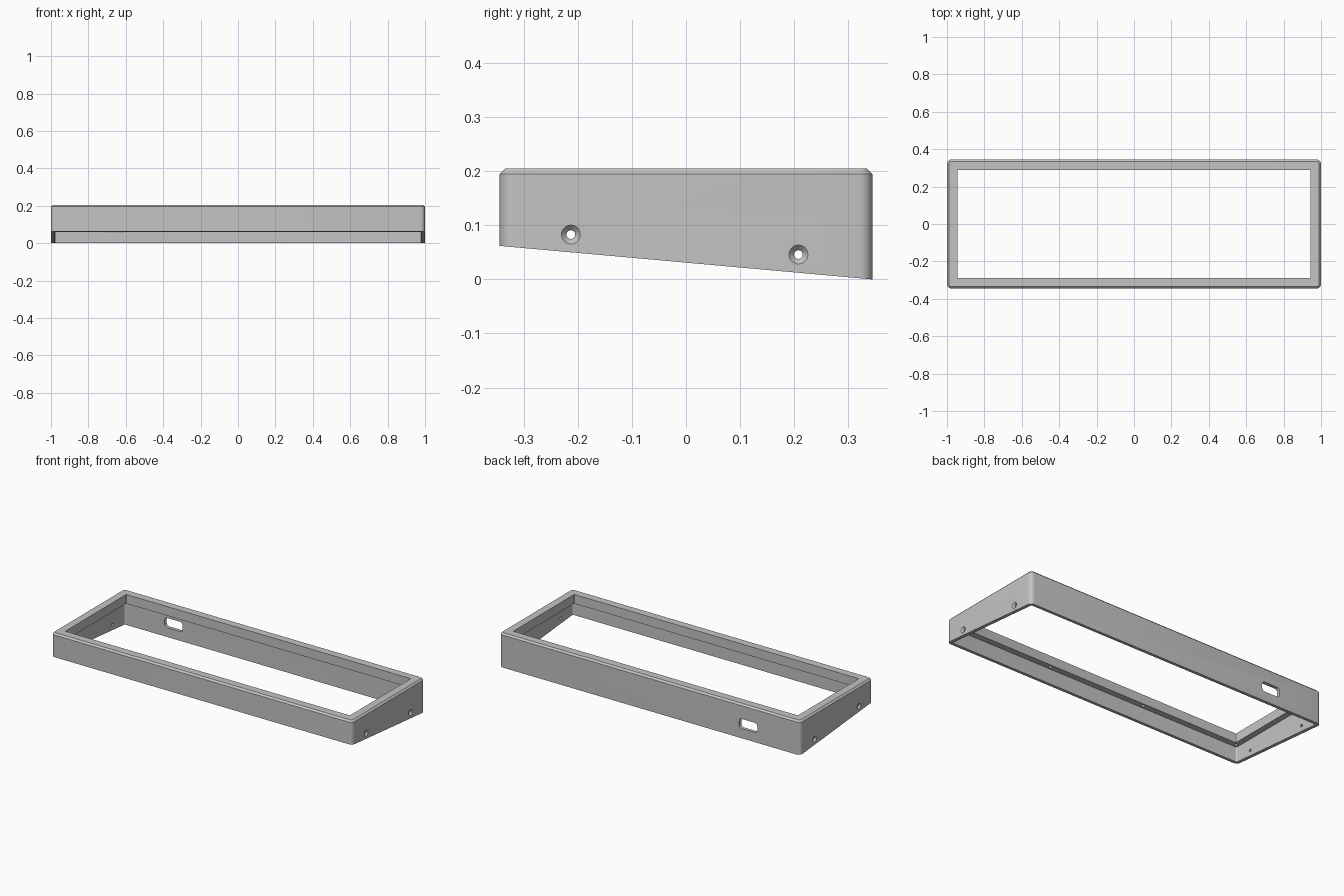
import bpy, bmesh, math
from mathutils import Matrix, Vector

if "Cube" in bpy.data.objects:
    bpy.data.objects.remove(bpy.data.objects["Cube"], do_unlink=True)

HALF_X, HALF_Y, TOP = 1.0, 0.345, 0.205
FRONT_LIFT = 0.062      # height of the underside at the front edge
LEDGE_Z = 0.15          # underside of the top lip
CHAMFER, WALL, STEPS = 0.01, 0.02, 6


def underside(y):
    return FRONT_LIFT * (HALF_Y - y) / (2 * HALF_Y)


def rounded_rect(hx, hy, r):
    """Counter-clockwise outline with arc corners."""
    points = []
    for quarter, (sx, sy) in enumerate([(1, 1), (-1, 1), (-1, -1), (1, -1)]):
        for i in range(STEPS + 1):
            a = math.pi / 2 * (quarter + i / STEPS)
            points.append((sx * (hx - r) + r * math.cos(a),
                           sy * (hy - r) + r * math.sin(a)))
    return points


def bridge(bm, a, b):
    n = len(a)
    for i in range(n):
        j = (i + 1) % n
        bm.faces.new((a[i], a[j], b[j], b[i]))


def make_object(name, bm):
    bmesh.ops.recalc_face_normals(bm, faces=bm.faces)
    mesh = bpy.data.meshes.new(name)
    bm.to_mesh(mesh)
    bm.free()
    obj = bpy.data.objects.new(name, mesh)
    bpy.context.collection.objects.link(obj)
    return obj


def add_lathe(bm, matrix, profile, sides=32):
    """Capped solid of revolution about local z; profile holds (radius, z)."""
    rings = []
    for r, z in profile:
        rings.append([bm.verts.new(matrix @ Vector((
            r * math.cos(2 * math.pi * i / sides),
            r * math.sin(2 * math.pi * i / sides), z))) for i in range(sides)])
    for a, b in zip(rings, rings[1:]):
        bridge(bm, a, b)
    bm.faces.new(rings[0][::-1])
    bm.faces.new(rings[-1])


# Frame: one closed cross-section of outlines, None means the sloped underside
bm = bmesh.new()
sections = [
    (HALF_X, HALF_Y, 0.025, None),
    (HALF_X, HALF_Y, 0.025, TOP - CHAMFER),
    (HALF_X - CHAMFER, HALF_Y - CHAMFER, 0.015, TOP),
    (0.945, 0.289, 0.002, TOP),
    (0.945, 0.289, 0.002, LEDGE_Z),
    (HALF_X - WALL, HALF_Y - WALL, 0.008, LEDGE_Z),
    (HALF_X - WALL, HALF_Y - WALL, 0.008, None),
]
loops = []
for hx, hy, r, z in sections:
    loops.append([bm.verts.new((x, y, underside(y) if z is None else z))
                  for x, y in rounded_rect(hx, hy, r)])
for a, b in zip(loops, loops[1:] + loops[:1]):
    bridge(bm, a, b)
frame = make_object("case_frame", bm)

# Cutters: countersunk side holes, blind ledge holes and the rear port
bm = bmesh.new()
for side in (1, -1):
    turn = Matrix.Rotation(side * math.pi / 2, 4, 'Y')
    for y, z in ((-0.213, 0.083), (0.208, 0.046)):
        place = Matrix.Translation((side * HALF_X, y, z)) @ turn
        add_lathe(bm, place, [(0.008, -0.04), (0.008, -0.01),
                              (0.0175, 0), (0.0175, 0.02)])
    for x in (-0.962, -0.32, 0.32, 0.962):
        place = Matrix.Translation((x, side * 0.307, LEDGE_Z))
        add_lathe(bm, place, [(0.009, -0.01), (0.009, 0.035)], 20)
port = [[bm.verts.new((x - 0.655, y, z + 0.087))
         for x, z in rounded_rect(0.06, 0.029, 0.018)]
        for y in (HALF_Y - 0.05, HALF_Y + 0.05)]
bridge(bm, *port)
bm.faces.new(port[0])
bm.faces.new(port[1][::-1])
cutter = make_object("hole_cutter", bm)
cutter.hide_render = True

cut = frame.modifiers.new("holes", 'BOOLEAN')
cut.operation = 'DIFFERENCE'
cut.solver = 'EXACT'
cut.object = cutter
bpy.ops.object.select_all(action='DESELECT')
frame.select_set(True)
bpy.context.view_layer.objects.active = frame
bpy.ops.object.modifier_apply(modifier=cut.name)
bpy.data.objects.remove(cutter, do_unlink=True)

# Single grey finish
grey = bpy.data.materials.new("plain_grey")
grey.use_nodes = True
colour = (0.55, 0.55, 0.55, 1)
grey.diffuse_color = colour
grey.node_tree.nodes["Principled BSDF"].inputs["Base Color"].default_value = colour
frame.data.materials.clear()
frame.data.materials.append(grey)
bpy.ops.object.shade_smooth_by_angle(angle=math.radians(30))
